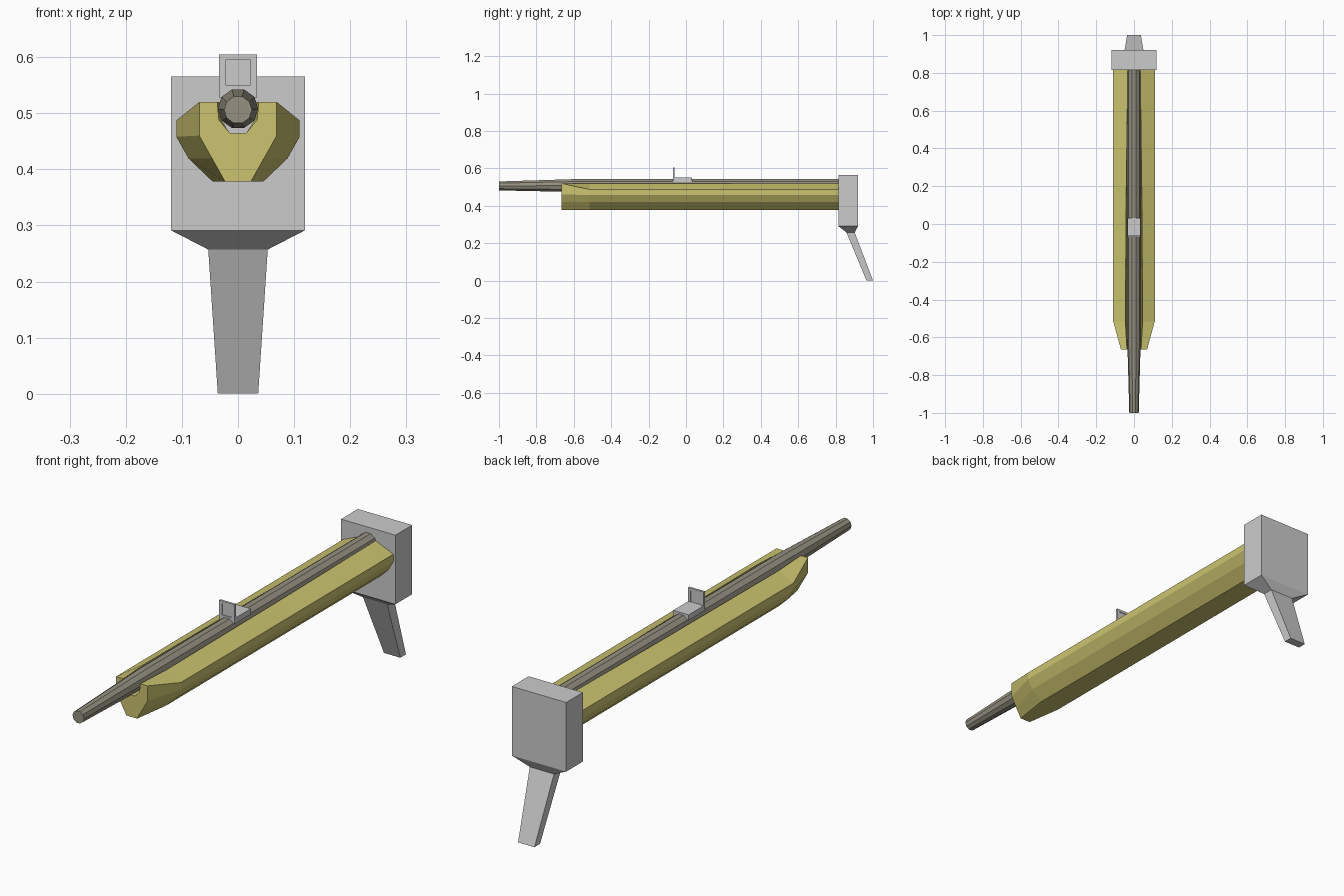
import bpy, bmesh, math

if "Cube" in bpy.data.objects:
    bpy.data.objects.remove(bpy.data.objects["Cube"])


def material(name, color):
    m = bpy.data.materials.new(name)
    m.diffuse_color = (*color, 1)
    m.use_nodes = True
    m.node_tree.nodes["Principled BSDF"].inputs["Base Color"].default_value = m.diffuse_color
    return m


def loft(name, rings, mat=None):
    """Skin matching rings of points and cap both ends."""
    bm = bmesh.new()
    loops = [[bm.verts.new(p) for p in ring] for ring in rings]
    n = len(loops[0])
    for a, b in zip(loops, loops[1:]):
        for i in range(n):
            j = (i + 1) % n
            bm.faces.new((a[i], a[j], b[j], b[i]))
    bm.faces.new(loops[0])
    bm.faces.new(loops[-1])
    bmesh.ops.recalc_face_normals(bm, faces=bm.faces)
    me = bpy.data.meshes.new(name)
    bm.to_mesh(me)
    bm.free()
    ob = bpy.data.objects.new(name, me)
    bpy.context.collection.objects.link(ob)
    if mat:
        me.materials.append(mat)
    return ob


def rect(z, hx, y0, y1):
    return [(-hx, y0, z), (hx, y0, z), (hx, y1, z), (-hx, y1, z)]


def box(name, hx, y0, y1, z0, z1, x=0):
    ob = loft(name, [rect(z0, hx, y0, y1), rect(z1, hx, y0, y1)])
    ob.location.x = x
    return ob


def stock_ring(y, groove, outer):
    half = [(0.015, 0.465), (groove - 0.003, 0.488), (groove, 0.52)] + outer
    full = half + [(-x, z) for x, z in reversed(half)]
    return [(x, y, z) for x, z in full]


yellow = material("yellow", (0.6, 0.55, 0.16))
gunmetal = material("warm_grey", (0.30, 0.28, 0.22))

# grooved stock with a tapered nose
nose = [(0.069, 0.52), (0.069, 0.46), (0.046, 0.419), (0.023, 0.378)]
body = [(0.11, 0.487), (0.11, 0.458), (0.088, 0.419), (0.045, 0.378)]
loft("stock", [stock_ring(-0.665, 0.037, nose), stock_ring(-0.515, 0.046, body),
               stock_ring(0.2, 0.041, body), stock_ring(0.82, 0.033, body)], yellow)

# ten-sided barrel, tapering to the muzzle
loft("barrel", [[(r * math.cos(i * math.tau / 10), y, z + r * math.sin(i * math.tau / 10))
                 for i in range(10)]
                for y, r, z in ((-1, 0.025, 0.506), (-0.6, 0.036, 0.508), (0.82, 0.036, 0.508))],
     gunmetal)

# rear block narrowing into the slanted grip
loft("rear_block_and_grip", [rect(0.565, 0.119, 0.815, 0.92), rect(0.291, 0.119, 0.815, 0.92),
                             rect(0.257, 0.053, 0.858, 0.902), rect(0, 0.036, 0.965, 1.0)])

# sight: base, frame and thin pane
box("sight_base", 0.034, -0.07, 0.032, 0.528, 0.55)
for side, s in (("left", -1), ("right", 1)):
    box("sight_post_" + side, 0.006, -0.07, -0.061, 0.55, 0.605, s * 0.028)
box("sight_top_bar", 0.022, -0.07, -0.061, 0.595, 0.605)
box("sight_pane", 0.022, -0.067, -0.064, 0.55, 0.595)
